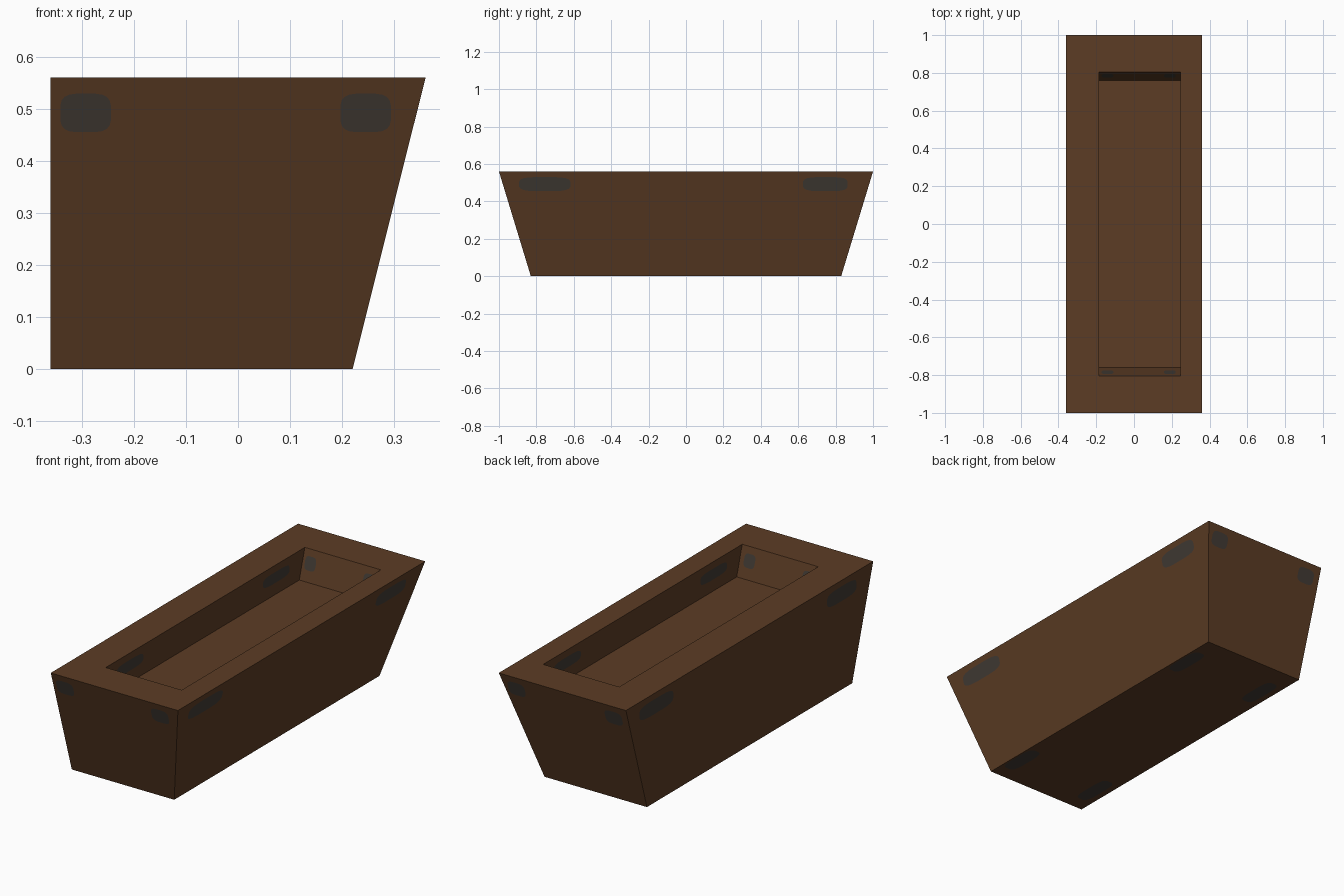
import bpy, bmesh, math
from mathutils import Vector

if "Cube" in bpy.data.objects:
    bpy.data.objects.remove(bpy.data.objects["Cube"])


def material(name, rgb):
    m = bpy.data.materials.new(name)
    m.diffuse_color = (*rgb, 1)
    m.use_nodes = True
    m.node_tree.nodes["Principled BSDF"].inputs["Base Color"].default_value = m.diffuse_color
    return m


WOOD = material("dark brown wood", (0.107, 0.045, 0.0178))
IRON = material("dark grey fixings", (0.054, 0.044, 0.035))


def finish(name, bm, mat):
    me = bpy.data.meshes.new(name)
    bm.to_mesh(me)
    bm.free()
    me.materials.append(mat)
    ob = bpy.data.objects.new(name, me)
    bpy.context.collection.objects.link(ob)
    return ob


# Trough body: rings from outer base, up over the rim, down to the inner floor
BASE = 0.001
TOP, FLOOR = 0.56, 0.41
bm = bmesh.new()
rings = []
for x0, x1, y, z in [(-0.36, 0.22, 0.83, BASE), (-0.36, 0.36, 1.0, TOP),
                     (-0.185, 0.245, 0.805, TOP), (-0.185, 0.245, 0.76, FLOOR)]:
    rings.append([bm.verts.new(p) for p in
                  ((x0, -y, z), (x1, -y, z), (x1, y, z), (x0, y, z))])
for a, b in zip(rings, rings[1:]):
    for i in range(4):
        j = (i + 1) % 4
        bm.faces.new((a[i], a[j], b[j], b[i]))
bm.faces.new(rings[0][::-1])
bm.faces.new(rings[-1])
finish("trough_body", bm, WOOD)


# Rounded thin plates lying on the walls; u x v points out of the wall
def plate(name, centre, u, v, hu, hv, power=0.55, n=20):
    u, v = Vector(u).normalized(), Vector(v).normalized()
    c = Vector(centre) + u.cross(v) * 0.001
    bm = bmesh.new()
    vs = []
    for i in range(n):
        t = 2 * math.pi * (i + 0.5) / n
        s, k = math.sin(t), math.cos(t)
        vs.append(bm.verts.new(c + u * hu * math.copysign(abs(k) ** power, k)
                               + v * hv * math.copysign(abs(s) ** power, s)))
    bm.faces.new(vs)
    finish(name, bm, IRON)


H = TOP - BASE
Z = 0.4925
ye = 1 - 0.17 * (TOP - Z) / H            # end wall position at plate height
xs = 0.36 - 0.14 * (TOP - Z) / H         # sloping side position at plate height
yi = 0.805 - 0.045 * (TOP - 0.495) / (TOP - FLOOR)

# Outer end plates
for x in (-0.2925, 0.245):
    plate("front_plate", (x, -ye, Z), (1, 0, 0), (0, -0.17, H), 0.049, 0.039)
for x in (-0.277, 0.273):
    plate("back_plate", (x, ye, Z), (-1, 0, 0), (0, 0.17, H), 0.049, 0.039)

# Outer side plates, the same pattern turned half round
for y, h in ((-0.755, 0.138), (0.745, 0.12)):
    plate("right_plate", (xs, y, Z), (0, 1, 0), (0.14, 0, H), h, 0.039)
    plate("left_plate", (-0.36, -y, Z), (0, -1, 0), (0, 0, 1), h, 0.038)

# Inner plates on the end walls and side walls
for x in (-0.14, 0.19):
    plate("inner_back_plate", (x, yi, 0.495), (1, 0, 0), (0, 0.045, 0.15), 0.031, 0.034)
    plate("inner_front_plate", (x, -yi, 0.495), (-1, 0, 0), (0, -0.045, 0.15), 0.031, 0.034)
for y in (-0.61, 0.573):
    plate("inner_left_plate", (-0.185, y, 0.498), (0, 1, 0), (0, 0, 1), 0.108, 0.028)
    plate("inner_right_plate", (0.245, -y, 0.498), (0, -1, 0), (0, 0, 1), 0.108, 0.028)

# Underside plates
for x in (-0.29, 0.176):
    for y in (-0.643, 0.612):
        plate("base_plate", (x, y, BASE), (0, 1, 0), (1, 0, 0), 0.11, 0.038)
